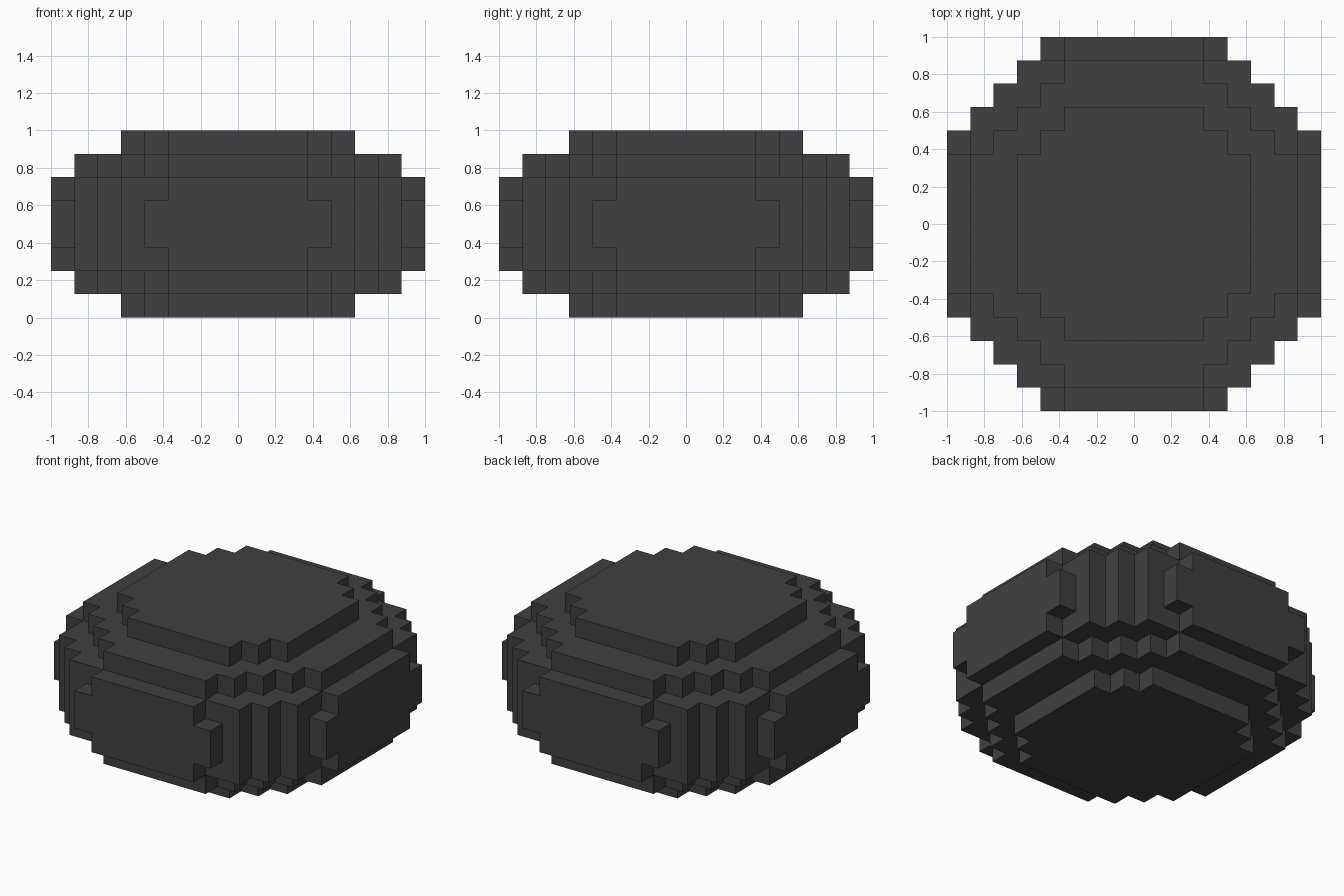
import bpy, bmesh
from mathutils import Vector

if "Cube" in bpy.data.objects:
    bpy.data.objects.remove(bpy.data.objects["Cube"])

S = 0.125  # block size

# Half-depth (in blocks) of each layer, by column distance from the centre
CAP = [5, 5, 5, 4, 3, 0, 0, 0]
SHOULDER = [7, 7, 7, 6, 5, 4, 3, 0]
BELT = [8, 8, 8, 7, 7, 6, 5, 3]
CORE = [8, 8, 8, 8, 7, 6, 5, 4]
LAYERS = [CAP, SHOULDER, BELT, CORE]
LAYERS += LAYERS[::-1]


def filled(x, y, z):
    if not (-8 <= x < 8 and 0 <= z < 8):
        return False
    half = LAYERS[z][x if x >= 0 else -x - 1]
    return -half <= y < half


# Stone body: outer faces of the stepped block shape only
bm = bmesh.new()
for z in range(8):
    for x in range(-8, 8):
        for y in range(-8, 8):
            if not filled(x, y, z):
                continue
            centre = Vector((x + 0.5, y + 0.5, z + 0.5))
            for axis in range(3):
                for sign in (-1, 1):
                    n = Vector((0, 0, 0))
                    n[axis] = sign
                    if filled(x + int(n.x), y + int(n.y), z + int(n.z)):
                        continue
                    u = Vector((0, 0, 0))
                    u[(axis + 1) % 3] = 0.5
                    v = n.cross(u)
                    mid = centre + n * 0.5
                    corners = (mid - u - v, mid + u - v, mid + u + v, mid - u + v)
                    bm.faces.new([bm.verts.new(c * S) for c in corners])
bmesh.ops.remove_doubles(bm, verts=bm.verts[:], dist=0.001)

mesh = bpy.data.meshes.new("boulder")
bm.to_mesh(mesh)
bm.free()

# Single dark grey colour
mat = bpy.data.materials.new("dark grey")
mat.diffuse_color = (0.051, 0.051, 0.051, 1)
mat.use_nodes = True
mat.node_tree.nodes["Principled BSDF"].inputs["Base Color"].default_value = mat.diffuse_color
mesh.materials.append(mat)
boulder = bpy.data.objects.new("boulder", mesh)
bpy.context.collection.objects.link(boulder)
